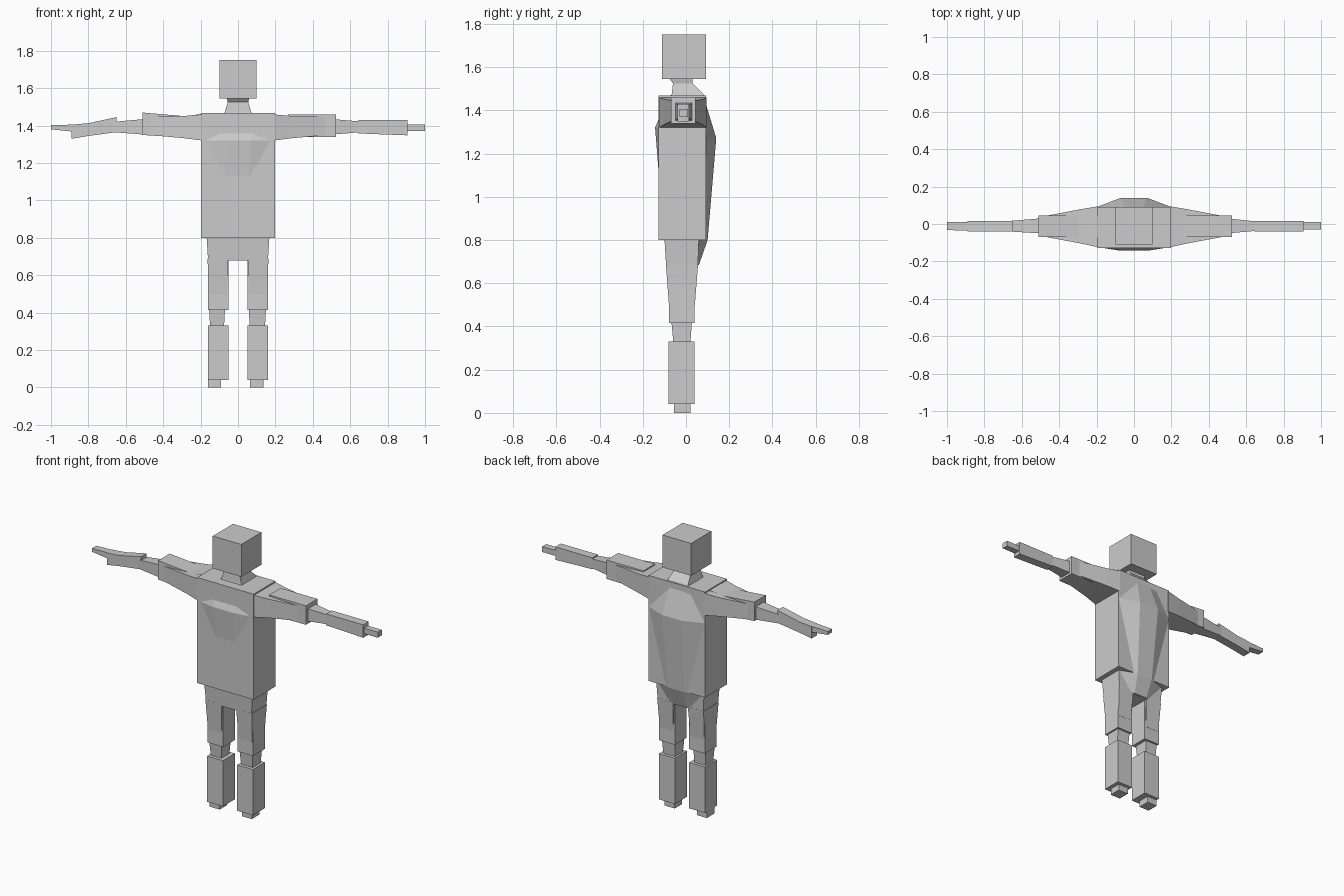
import bpy, bmesh

grey = bpy.data.materials.new("light grey")
grey.diffuse_color = (0.6, 0.6, 0.6, 1)


def build(name, rings):
    """Skin a closed solid through rings of matching points."""
    bm = bmesh.new()
    loops = [[bm.verts.new(p) for p in ring] for ring in rings]
    n = len(loops[0])
    for a, b in zip(loops, loops[1:]):
        for i in range(n):
            j = (i + 1) % n
            bm.faces.new((a[i], a[j], b[j], b[i]))
    bm.faces.new(loops[0])
    bm.faces.new(loops[-1])
    bmesh.ops.recalc_face_normals(bm, faces=bm.faces)
    mesh = bpy.data.meshes.new(name)
    bm.to_mesh(mesh)
    bm.free()
    mesh.materials.append(grey)
    obj = bpy.data.objects.new(name, mesh)
    bpy.context.collection.objects.link(obj)
    return obj


def column(name, *sections):
    """Upright loft: each section is z, x0, x1, y0, y1."""
    build(name, [[(x0, y0, z), (x1, y0, z), (x1, y1, z), (x0, y1, z)]
                 for z, x0, x1, y0, y1 in sections])


def beam(name, *sections):
    """Sideways loft: each section is x, y0, y1, z0, z1."""
    build(name, [[(x, y0, z0), (x, y1, z0), (x, y1, z1), (x, y0, z1)]
                 for x, y0, y1, z0, z1 in sections])


def bulge(name, *sections):
    """Faceted swelling: z, ridge half width, ridge y, base half width, base y."""
    build(name, [[(-w2, y2, z), (-w1, y1, z), (w1, y1, z), (w2, y2, z),
                  (w2 * 0.8, 0, z), (-w2 * 0.8, 0, z)]
                 for z, w1, y1, w2, y2 in sections])


# Head and neck
column("head", (1.545, -.10, .10, -.11, .092), (1.75, -.10, .10, -.11, .092))
column("neck", (1.46, -.075, .075, -.07, .09), (1.475, -.07, .07, -.066, .08),
       (1.525, -.055, .055, -.06, .03), (1.55, -.06, .06, -.08, .03))

# Torso
column("torso", (.80, -.198, .198, -.127, .092), (1.468, -.198, .198, -.127, .092))
bulge("chest", (1.36, .08, -.126, .10, -.125), (1.32, .07, -.143, .18, -.126),
      (1.13, .06, -.128, .07, -.126))
bulge("back", (1.43, .05, .092, .10, .09), (1.27, .07, .14, .198, .091),
      (.80, .055, .10, .16, .06), (.685, .045, .06, .10, .045))
column("pelvis", (.68, -.16, .16, -.092, .055), (.81, -.168, .168, -.10, .06))

# Legs
for side, s in (("left", -1), ("right", 1)):
    def leg(name, *secs):
        column(side + name, *[(z, *sorted((s * a, s * b)), c, d)
                              for z, a, b, c, d in secs])
    leg("_thigh", (.50, .06, .155, -.079, .041), (.69, .052, .163, -.093, .056))
    leg("_lower_thigh", (.415, .05, .16, -.078, .04), (.70, .05, .16, -.078, .04))
    inner, outer = (.075, .155) if s < 0 else (.063, .15)
    leg("_knee", (.32, inner, outer - .006, -.058, .02),
        (.43, inner - .006, outer, -.068, .028))
    leg("_shin", (.04, .05, .16, -.08, .04), (.33, .05, .16, -.08, .04))
    f0, f1 = (.09, .16) if s < 0 else (.065, .135)
    leg("_foot", (0, f0, f1, -.055, .02), (.05, f0, f1, -.055, .02))
    # Tapered shoulder running into the arm
    beam(side + "_shoulder", (s * .19, -.125, .095, 1.32, 1.46),
         (s * .28, -.105, .08, 1.332, 1.452), (s * .50, -.064, .038, 1.352, 1.445))

# Raised arm pieces on the left side
beam("left_upper_arm", (-.51, -.07, .045, 1.35, 1.47),
     (-.28, -.07, .045, 1.335, 1.45), (-.19, -.07, .045, 1.325, 1.463))
beam("left_forearm", (-.67, -.04, .016, 1.365, 1.42), (-.50, -.05, .03, 1.352, 1.435))
beam("left_hand", (-.89, -.04, .015, 1.33, 1.405), (-.80, -.04, .015, 1.345, 1.413),
     (-.65, -.04, .015, 1.365, 1.445))
beam("left_fingers", (-1, -.032, .01, 1.38, 1.402), (-.90, -.036, .012, 1.37, 1.405),
     (-.86, -.036, .012, 1.36, 1.405))

# Boxy arm pieces on the right side
beam("right_upper_arm", (.267, -.07, .045, 1.338, 1.46), (.525, -.07, .045, 1.34, 1.46))
beam("right_forearm", (.50, -.05, .03, 1.352, 1.435), (.66, -.036, .013, 1.365, 1.422))
beam("right_hand", (.645, -.04, .015, 1.358, 1.43), (.905, -.04, .015, 1.348, 1.43))
beam("right_fingers", (.89, -.03, .01, 1.37, 1.405), (1, -.03, .01, 1.37, 1.405))
